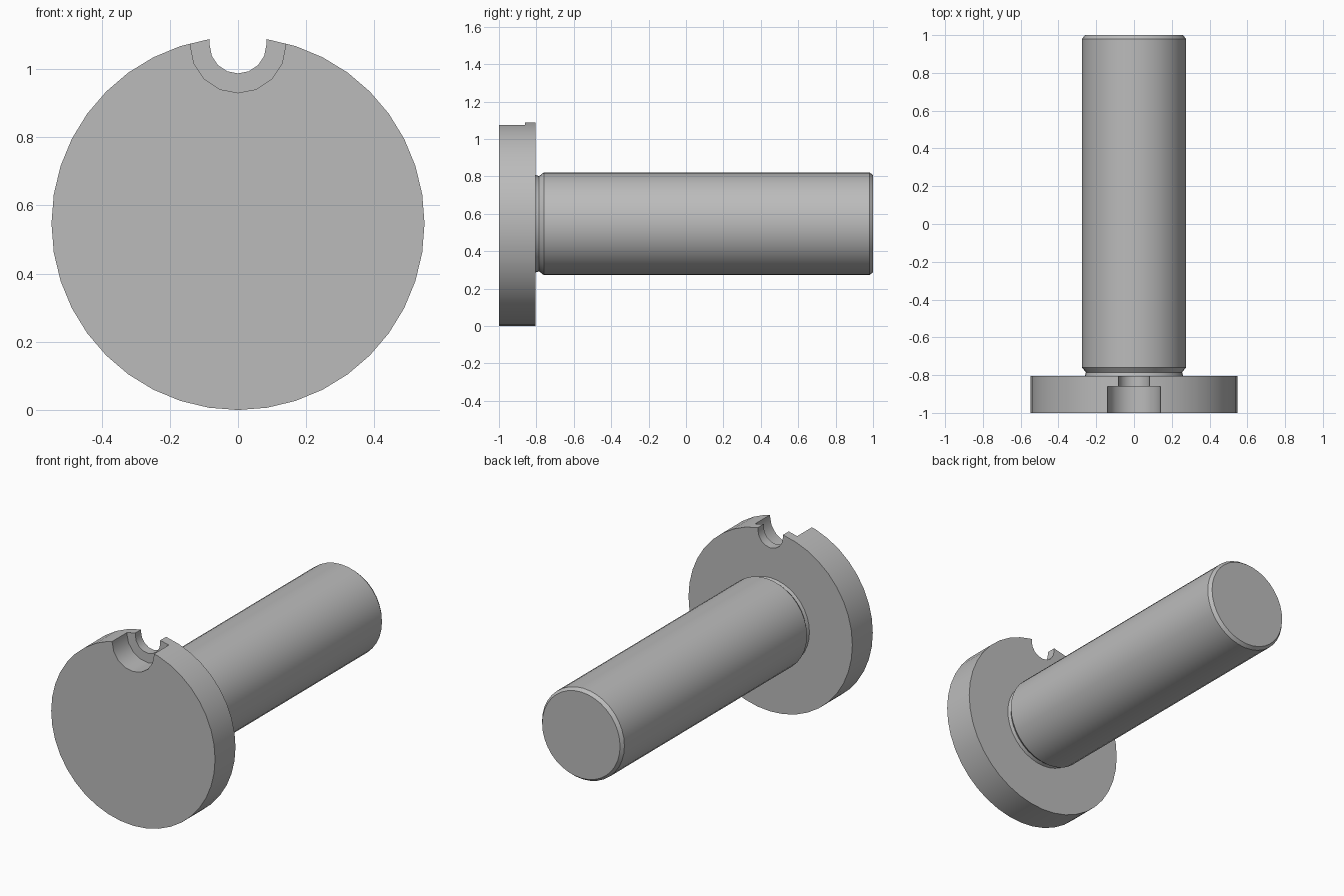
import bpy
import bmesh
from math import sin, cos, pi, radians

cube = bpy.data.objects.get("Cube")
if cube:
    bpy.data.objects.remove(cube)

AXIS_Z = 0.547      # height of the common axis
HEAD_R = 0.547
SHAFT_R = 0.275
NOTCH_Z = 1.07      # centre of the rim notch

steel = bpy.data.materials.new("steel_grey")
steel.use_nodes = True
grey = (0.5, 0.5, 0.5, 1)
steel.diffuse_color = grey
steel.node_tree.nodes["Principled BSDF"].inputs["Base Color"].default_value = grey


def turned(name, profile, segments):
    """Solid of revolution about the y axis from (y, radius) pairs."""
    bm = bmesh.new()
    rings = []
    for y, r in profile:
        rings.append([bm.verts.new((r * sin(2 * pi * i / segments), y,
                                    AXIS_Z + r * cos(2 * pi * i / segments)))
                      for i in range(segments)])
    for a, b in zip(rings, rings[1:]):
        for i in range(segments):
            j = (i + 1) % segments
            bm.faces.new((a[i], a[j], b[j], b[i]))
    bm.faces.new(rings[0])
    bm.faces.new(rings[-1])
    return finish(name, bm)


def u_slot(name, radius, y0, y1, segments=8):
    """Round-bottomed slot, open at the top, running along y."""
    bm = bmesh.new()
    outline = [(-radius, 1.2)]
    outline += [(-radius * cos(pi * i / segments),
                 NOTCH_Z - radius * sin(pi * i / segments))
                for i in range(segments + 1)]
    outline.append((radius, 1.2))
    face = bm.faces.new([bm.verts.new((x, y0, z)) for x, z in outline])
    ext = bmesh.ops.extrude_face_region(bm, geom=[face])["geom"]
    bmesh.ops.translate(bm, vec=(0, y1 - y0, 0),
                        verts=[v for v in ext if isinstance(v, bmesh.types.BMVert)])
    return finish(name, bm)


def finish(name, bm):
    bmesh.ops.recalc_face_normals(bm, faces=bm.faces)
    mesh = bpy.data.meshes.new(name)
    bm.to_mesh(mesh)
    bm.free()
    mesh.materials.append(steel)
    obj = bpy.data.objects.new(name, mesh)
    bpy.context.collection.objects.link(obj)
    return obj


def activate(obj):
    bpy.ops.object.select_all(action="DESELECT")
    obj.select_set(True)
    bpy.context.view_layer.objects.active = obj


# Flat disc head
head = turned("head", [(-1, HEAD_R), (-0.805, HEAD_R)], 40)

# Shaft with a relief neck under the head and a chamfered end
shaft = turned("shaft", [(-0.81, 0.262), (-0.785, 0.255), (-0.76, SHAFT_R),
                         (0.98, SHAFT_R), (1, 0.26)], 36)

# Stepped notch in the rim: wide in front, narrow through the back
for name, radius, y0, y1 in (("wide_slot", 0.14, -1.1, -0.86),
                             ("narrow_slot", 0.083, -1.1, -0.7)):
    cutter = u_slot(name, radius, y0, y1)
    cutter.hide_render = True
    activate(head)
    cut = head.modifiers.new(name, "BOOLEAN")
    cut.operation = "DIFFERENCE"
    cut.solver = "EXACT"
    cut.object = cutter
    bpy.ops.object.modifier_apply(modifier=cut.name)
    bpy.data.objects.remove(cutter)

for part in (head, shaft):
    activate(part)
    bpy.ops.object.shade_smooth_by_angle(angle=radians(25))
